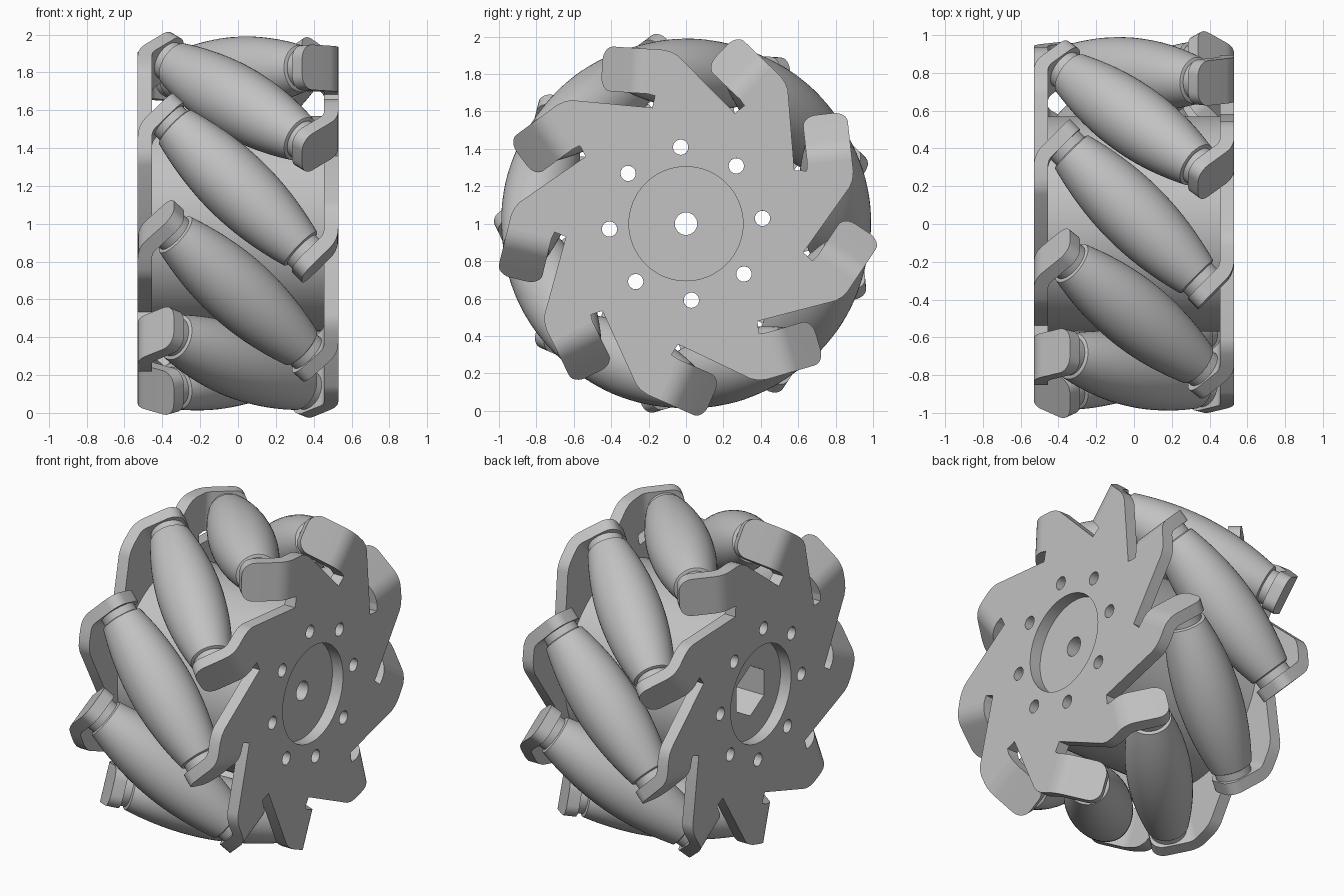
import bpy, bmesh, math
from mathutils import Matrix, Vector

cube = bpy.data.objects.get("Cube")
if cube:
    bpy.data.objects.remove(cube, do_unlink=True)

COUNT = 9                       # rollers around the wheel
STEP = 2 * math.pi / COUNT
START = math.radians(166.3)     # angle of the first roller
WHEEL_R, AXLE_R = 0.99, 0.80    # wheel radius, roller axle radius
PLATE_IN, PLATE_OUT = 0.455, 0.53
TAB_LOW, TAB_HIGH, FOLD = 0.68, 0.92, 0.25
CENTRE = Matrix.Translation((0, 0, 1))
FLAT = Matrix(((0, 0, 1, 0), (1, 0, 0, 0), (0, 1, 0, 0), (0, 0, 0, 1)))  # drawing plane -> wheel side

grey = bpy.data.materials.new("light_grey")
grey.use_nodes = True
grey.diffuse_color = (0.54, 0.54, 0.54, 1)
grey.node_tree.nodes["Principled BSDF"].inputs["Base Color"].default_value = (0.54, 0.54, 0.54, 1)
parts = []


def add(name, mesh, matrix):
    ob = bpy.data.objects.new(name, mesh)
    bpy.context.collection.objects.link(ob)
    ob.matrix_world = CENTRE @ matrix
    if not mesh.materials:
        mesh.materials.append(grey)
    parts.append(ob)
    return ob


def finish(bm, name):
    bmesh.ops.recalc_face_normals(bm, faces=bm.faces)
    mesh = bpy.data.meshes.new(name)
    bm.to_mesh(mesh)
    bm.free()
    return mesh


def ring(radius, sides, cy=0.0, cz=0.0, turn=0.0):
    return [(cy + radius * math.cos(turn + 2 * math.pi * i / sides),
             cz + radius * math.sin(turn + 2 * math.pi * i / sides)) for i in range(sides)]


def slab(name, loops, x0, x1, matrix=Matrix()):
    """Outline with holes, extruded along the wheel axis."""
    curve = bpy.data.curves.new(name + "_outline", 'CURVE')
    curve.dimensions, curve.fill_mode = '2D', 'BOTH'
    curve.extrude = (x1 - x0) / 2
    for loop in loops:
        sp = curve.splines.new('POLY')
        sp.points.add(len(loop) - 1)
        for p, (a, b) in zip(sp.points, loop):
            p.co = (a, b, 0, 1)
        sp.use_cyclic_u = True
    temp = bpy.data.objects.new(name + "_temp", curve)
    bpy.context.collection.objects.link(temp)
    bpy.context.view_layer.update()
    mesh = bpy.data.meshes.new_from_object(temp.evaluated_get(bpy.context.evaluated_depsgraph_get()))
    bpy.data.objects.remove(temp)
    bpy.data.curves.remove(curve)
    mesh.name = name
    mesh.materials.clear()
    bm = bmesh.new()
    bm.from_mesh(mesh)
    bmesh.ops.remove_doubles(bm, verts=bm.verts, dist=1e-5)
    bmesh.ops.recalc_face_normals(bm, faces=bm.faces)
    bm.to_mesh(mesh)
    bm.free()
    return add(name, mesh, matrix @ Matrix.Translation(((x0 + x1) / 2, 0, 0)) @ FLAT)


def lathe(name, profile, sides=48):
    """Closed solid of revolution about z from (radius, z) pairs."""
    bm = bmesh.new()
    rings = [[bm.verts.new((a, b, z)) for a, b in ring(r, sides)] for r, z in profile]
    for lo, hi in zip(rings, rings[1:]):
        for i in range(sides):
            j = (i + 1) % sides
            bm.faces.new((lo[i], lo[j], hi[j], hi[i]))
    bm.faces.new(rings[0])
    bm.faces.new(rings[-1])
    return finish(bm, name)


def frame(angle):
    """Columns: wheel axis, outward direction, direction of turn."""
    c, s = math.cos(angle), math.sin(angle)
    return Matrix(((1, 0, 0, 0), (0, c, -s, 0), (0, s, c, 0), (0, 0, 0, 1)))


def bolt_holes(mirrored=False):
    first = math.radians(94)
    if mirrored:
        first = 2 * START - first
    return [ring(0.041, 20, 0.41 * math.cos(first + k * math.pi / 4),
                 0.41 * math.sin(first + k * math.pi / 4)) for k in range(8)]


# Sawtooth outline of a side plate
tooth = [(0.893, 0.10), (0.911, 0.135), (TAB_HIGH, 0.18), (TAB_HIGH, FOLD),
         (TAB_LOW, FOLD), (0.672, 0.21), (0.607, 0.22)]
outline = []
for k in range(COUNT):
    for u, t in tooth:
        p = frame(START + k * STEP) @ Vector((0, u, t))
        outline.append((p.y, p.z))

# Bent tab that holds one end of a roller
bend_r = 0.147
thick = PLATE_OUT - PLATE_IN
diag = Vector((-1, 1)).normalized()
tip, corner = 0.209, 0.075
stations = []                   # outer point, inner point, inset of the edges
for k in range(7):
    a = math.radians(45) * k / 6
    d = Vector((math.cos(a), math.sin(a)))
    mid = Vector((PLATE_OUT - bend_r, FOLD))
    stations.append((mid + d * bend_r, mid + d * (bend_r - thick), 0))
outer, inner, _ = stations[-1]
for k in range(7):
    a = math.radians(90) * k / 6
    run = diag * (tip - corner + corner * math.sin(a))
    stations.append((outer + run, inner + run, corner * (1 - math.cos(a))))

bm = bmesh.new()
for k in range(COUNT):
    turn = frame(START + k * STEP)
    loops = []
    for out, inn, inset in stations:
        lo, hi = TAB_LOW + inset, TAB_HIGH - inset
        loops.append([bm.verts.new(turn @ Vector((p.x, u, p.y)))
                      for p, u in ((out, lo), (out, hi), (inn, hi), (inn, lo))])
    for a, b in zip(loops, loops[1:]):
        for i in range(4):
            j = (i + 1) % 4
            bm.faces.new((a[i], a[j], b[j], b[i]))
    bm.faces.new(loops[0])
    bm.faces.new(loops[-1])
tabs = finish(bm, "plate_tabs")

# Both side plates: the second is the first turned half way about a roller's outward line
outward = Vector((0, math.cos(START), math.sin(START)))
for side, flip in (("left", False), ("right", True)):
    m = Matrix.Rotation(math.pi, 4, outward) if flip else Matrix()
    slab(side + "_plate", [outline, ring(0.305, 64)] + bolt_holes(flip), PLATE_IN, PLATE_OUT, m)
    add(side + "_tabs", tabs, m)

# Hub: round bore on one side, hexagonal socket on the other
slab("hub_bore_end", [ring(0.57, 72), ring(0.06, 32)] + bolt_holes(), 0.25, PLATE_IN)
slab("hub_socket_end", [ring(0.57, 72), ring(0.16, 6, turn=math.pi / 2)] + bolt_holes(), -PLATE_IN, 0.25)

# Barrel rollers and their axle bosses
half = 0.468
barrel = []
for k in range(25):
    s = half * (k / 12 - 1)
    barrel.append((WHEEL_R - math.sqrt(AXLE_R ** 2 + s * s / 2), s))
roller = lathe("roller", [(0.112, -half - 0.006)] + barrel + [(0.112, half + 0.006)])
boss = lathe("axle_boss", [(0.106, -0.53), (0.106, 0.53)], 40)
for k in range(COUNT):
    m = frame(START + k * STEP) @ Matrix.Translation((0, AXLE_R, 0)) @ Matrix.Rotation(math.pi / 4, 4, 'Y')
    add(f"roller_{k + 1}", roller, m)
    add(f"axle_boss_{k + 1}", boss, m)

# Smooth shading with sharp edges kept
bpy.ops.object.select_all(action='DESELECT')
for ob in parts:
    ob.select_set(True)
bpy.context.view_layer.objects.active = parts[0]
bpy.ops.object.shade_smooth_by_angle(angle=math.radians(30))
